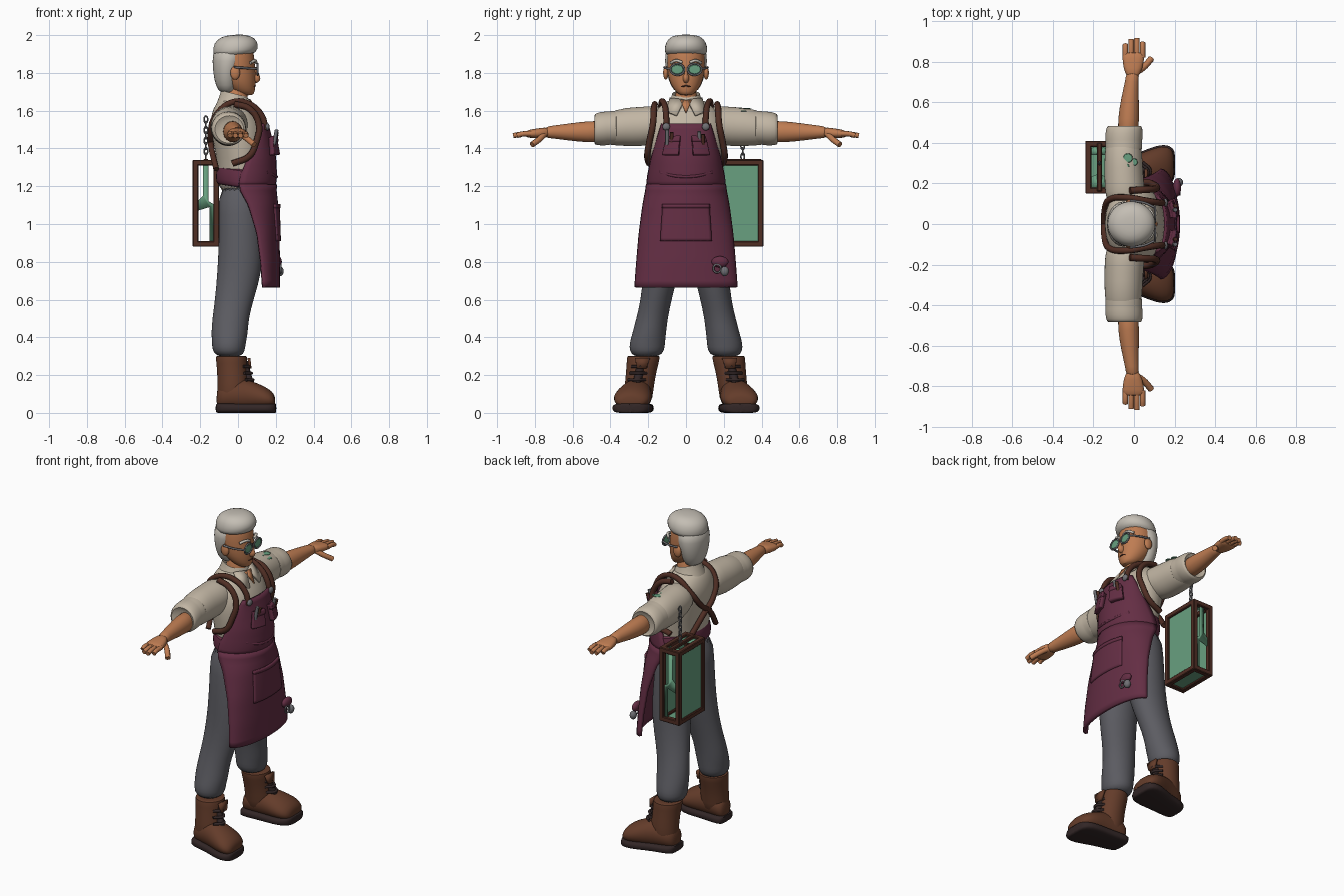
import bpy, bmesh, math
from mathutils import Vector


def mat(name, r, g, b):
    m = bpy.data.materials.new(name)
    m.diffuse_color = tuple(((c / 255 + .055) / 1.055) ** 2.4 for c in (r, g, b)) + (1,)
    return m


HAIR = mat("silver hair", 196, 190, 180)
SHIRT = mat("cream cloth", 194, 182, 164)
SKIN = mat("skin", 190, 124, 82)
MAROON = mat("maroon canvas", 100, 46, 68)
GREY = mat("grey cloth", 92, 92, 98)
BOOT = mat("boot leather", 100, 60, 42)
SOLE = mat("dark rubber", 50, 38, 38)
WOOD = mat("brown strap", 80, 46, 36)
GLASS = mat("green glass", 104, 160, 128)
STEEL = mat("steel", 112, 112, 116)


def finish(bm, name, m, sub=0, angle=60):
    bmesh.ops.recalc_face_normals(bm, faces=bm.faces)
    me = bpy.data.meshes.new(name)
    bm.to_mesh(me)
    bm.free()
    me.materials.append(m)
    o = bpy.data.objects.new(name, me)
    bpy.context.collection.objects.link(o)
    if sub:
        o.modifiers.new("smooth", 'SUBSURF').levels = sub
        o.modifiers["smooth"].render_levels = sub
    bpy.ops.object.select_all(action='DESELECT')
    o.select_set(True)
    bpy.context.view_layer.objects.active = o
    bpy.ops.object.shade_smooth_by_angle(angle=math.radians(angle))
    return o


def loft(name, secs, m, axis='z', e=1.0, n=20, shear=0.0, caps=True):
    """Elliptical sections (position, centre a, centre b, radius a, radius b)."""
    bm = bmesh.new()
    rings = []
    for p, ca, cb, ra, rb in secs:
        ring = []
        for i in range(n):
            t = 2 * math.pi * i / n
            c, s = math.cos(t), math.sin(t)
            a = ca + ra * math.copysign(abs(c) ** e, c)
            b = cb + rb * math.copysign(abs(s) ** e, s)
            co = {'z': (a, b, p + shear * a), 'y': (a, p, b), 'x': (p, a, b)}[axis]
            ring.append(bm.verts.new(co))
        rings.append(ring)
    for r, q in zip(rings, rings[1:]):
        for i in range(n):
            bm.faces.new((r[i], r[(i + 1) % n], q[(i + 1) % n], q[i]))
    if caps:
        bm.faces.new(rings[0])
        bm.faces.new(rings[-1])
    return finish(bm, name, m, 1)


def box(name, x, y, z, m, bevel=.004):
    bm = bmesh.new()
    bmesh.ops.create_cube(bm, size=1)
    for v in bm.verts:
        v.co = [(r[0] + r[1]) / 2 + c * (r[1] - r[0]) for r, c in zip((x, y, z), v.co)]
    if bevel:
        bmesh.ops.bevel(bm, geom=bm.edges[:], offset=bevel, segments=1, affect='EDGES')
    return finish(bm, name, m, 0, 30)


def ball(name, c, r, m):
    bm = bmesh.new()
    bmesh.ops.create_uvsphere(bm, u_segments=16, v_segments=10, radius=1)
    for v in bm.verts:
        v.co = [c[i] + v.co[i] * r[i] for i in range(3)]
    return finish(bm, name, m)


def tube(name, pts, r, m, cyclic=False):
    cu = bpy.data.curves.new(name, 'CURVE')
    cu.dimensions = '3D'
    cu.bevel_depth, cu.bevel_resolution, cu.use_fill_caps = r, 2, True
    sp = cu.splines.new('BEZIER')
    sp.bezier_points.add(len(pts) - 1)
    sp.use_cyclic_u, sp.resolution_u = cyclic, 5
    for b, p in zip(sp.bezier_points, pts):
        b.co = p
        b.handle_left_type = b.handle_right_type = 'AUTO'
    cu.materials.append(m)
    o = bpy.data.objects.new(name, cu)
    bpy.context.collection.objects.link(o)
    bpy.ops.object.select_all(action='DESELECT')
    o.select_set(True)
    bpy.context.view_layer.objects.active = o
    bpy.ops.object.convert(target='MESH')
    bpy.ops.object.shade_smooth()


def loop(name, c, ra, rb, plane, r, m):
    A, B = {'x': ((0, 1, 0), (0, 0, 1)), 'y': ((1, 0, 0), (0, 0, 1))}[plane]
    pts = [Vector(c) + Vector(A) * ra * math.cos(t * math.pi / 4)
           + Vector(B) * rb * math.sin(t * math.pi / 4) for t in range(8)]
    tube(name, pts, r, m, True)


def plate(name, pts, m, thick=.006):
    bm = bmesh.new()
    bm.faces.new([bm.verts.new(p) for p in pts])
    o = finish(bm, name, m)
    s = o.modifiers.new("thick", 'SOLIDIFY')
    s.thickness, s.offset = thick, 0


# Apron profile: height, half width, front x, side edge x
APRON = [(1.53, .125, .155, .12), (1.45, .15, .175, .09), (1.35, .18, .195, .05), (1.25, .20, .20, .01),
         (1.19, .205, .19, .0), (1.1, .222, .20, .05), (.95, .242, .205, .095), (.8, .255, .21, .115), (.665, .265, .21, .125)]


def apron_at(z, u, push=0):
    for a, b in zip(APRON, APRON[1:]):
        if a[0] >= z >= b[0]:
            t = (a[0] - z) / (a[0] - b[0])
            _, w, f, e = [p + (q - p) * t for p, q in zip(a, b)]
            ang = u * math.pi / 2
            return Vector((e + (f - e) * math.cos(ang) + push, w * math.sin(ang), z))


def cloth(name, z0, z1, u0, u1, push, thick, rows=12, cols=16):
    bm = bmesh.new()
    g = [[bm.verts.new(apron_at(z0 + (z1 - z0) * i / rows, u0 + (u1 - u0) * j / cols, push))
          for j in range(cols + 1)] for i in range(rows + 1)]
    for i in range(rows):
        for j in range(cols):
            bm.faces.new((g[i][j], g[i][j + 1], g[i + 1][j + 1], g[i + 1][j]))
    o = finish(bm, name, MAROON)
    s = o.modifiers.new("thick", 'SOLIDIFY')
    s.thickness, s.offset = thick, 0


# Head, hair and neck
loft("head", [(1.68, .05, 0, .03, .03), (1.70, .03, 0, .06, .056), (1.74, .01, 0, .084, .083), (1.79, -.008, 0, .103, .098),
              (1.85, -.015, 0, .105, .102), (1.92, -.015, 0, .10, .10), (1.97, -.02, 0, .07, .07)], SKIN)
loft("hair_top", [(1.885, -.025, 0, .105, .108), (1.92, -.012, 0, .122, .117), (1.965, -.012, 0, .118, .108),
                  (1.995, -.015, 0, .08, .08), (2.003, -.015, 0, .03, .03)], HAIR, shear=.06)
loft("hair_back", [(1.69, -.055, 0, .035, .05), (1.73, -.06, 0, .06, .082), (1.80, -.06, 0, .072, .106),
                   (1.86, -.052, 0, .085, .114), (1.94, -.045, 0, .088, .112)], HAIR)
loft("neck", [(1.56, -.02, 0, .07, .07), (1.64, -.01, 0, .062, .06), (1.74, -.005, 0, .06, .058)], SKIN)
ball("nose", (.092, 0, 1.772), (.026, .017, .026), SKIN)
tube("nose_bridge", [(.09, 0, 1.83), (.107, 0, 1.78)], .009, SKIN)
tube("mouth", [(.083, -.025, 1.728), (.092, 0, 1.731), (.083, .025, 1.728)], .004, WOOD)
for s in (1, -1):
    ball("ear", (-.015, s * .107, 1.80), (.026, .014, .036), SKIN)
    tube("eyebrow", [(.095, s * .02, 1.855), (.09, s * .05, 1.865), (.066, s * .08, 1.853)], .008, HAIR)
    loop("glasses_rim", (.104, s * .046, 1.818), .037, .03, 'x', .005, STEEL)
    loft("lens", [(.102, s * .046, 1.818, .036, .028), (.107, s * .046, 1.818, .036, .028)], GLASS, 'x')
    tube("glasses_arm", [(.10, s * .083, 1.822), (.05, s * .105, 1.825), (-.02, s * .115, 1.83)], .006, STEEL)

# Shirt body, collar and buttons
loft("shirt_body", [(1.15, .02, 0, .125, .18), (1.25, .02, 0, .125, .18), (1.35, .02, 0, .135, .195), (1.45, .01, 0, .147, .205),
                    (1.53, -.005, 0, .145, .205), (1.59, -.02, 0, .12, .18), (1.635, -.025, 0, .095, .125),
                    (1.665, -.02, 0, .07, .08)], SHIRT)
loft("collar", [(1.61, -.015, 0, .10, .105), (1.65, -.015, 0, .085, .085), (1.685, -.02, 0, .07, .074)], SHIRT, shear=-.25, caps=False)
for s in (1, -1):
    plate("collar_flap", [(.062, s * .008, 1.655), (.03, s * .085, 1.665), (.085, s * .105, 1.595),
                          (.115, s * .05, 1.575)], SHIRT, .014)
plate("neck_opening", [(.066, -.03, 1.655), (.066, .03, 1.655), (.112, 0, 1.585)], SKIN)

# Arms and hands
for s in (1, -1):
    def arm(name, secs, m, e=1.0):
        loft(name, [(s * y, *r) for y, *r in secs], m, 'y', e)
    arm("sleeve", [(.08, -.04, 1.54, .09, .07), (.16, -.045, 1.525, .10, .105), (.24, -.05, 1.515, .097, .105),
                   (.32, -.052, 1.515, .095, .103), (.40, -.052, 1.505, .088, .09), (.45, -.05, 1.503, .07, .07)], SHIRT)
    arm("cuff", [(.355, -.05, 1.51, .078, .08), (.365, -.05, 1.51, .094, .094), (.41, -.05, 1.508, .09, .088), (.42, -.05, 1.506, .094, .092),
                 (.475, -.048, 1.503, .092, .088), (.49, -.045, 1.50, .078, .074), (.47, -.045, 1.50, .06, .06)], SHIRT)
    arm("forearm", [(.42, -.03, 1.49, .052, .06), (.52, -.027, 1.488, .053, .057), (.62, -.02, 1.487, .044, .046),
                    (.71, -.01, 1.487, .032, .033), (.75, -.006, 1.485, .034, .03)], SKIN)
    arm("palm", [(.72, -.006, 1.486, .03, .028), (.77, -.005, 1.482, .048, .027), (.82, -.003, 1.478, .055, .023),
                 (.85, -.002, 1.476, .053, .018)], SKIN, .8)
    for k, tip in enumerate((.895, .92, .925, .905)):
        x = -.042 + k * .028
        tube("finger", [(x, s * .82, 1.478), (x, s * .87, 1.476), (x, s * (tip - .01), 1.468)], .0135, SKIN)
    tube("thumb", [(.015, s * .75, 1.475), (.05, s * .775, 1.45), (.085, s * .815, 1.42)], .016, SKIN)

# Trousers and boots
for s in (1, -1):
    def part(name, secs, m, **k):
        loft(name, [(z, x, s * y, a, b) for z, x, y, a, b in secs], m, **k)

    def foot(name, secs, m, **k):
        loft(name, [(x, s * y, z, a, b) for x, y, z, a, b in secs], m, 'x', **k)
    part("trouser_leg", [(.295, -.045, .21, .065, .07), (.33, -.05, .207, .088, .094), (.37, -.048, .205, .09, .095),
                         (.42, -.045, .195, .098, .09), (.5, -.04, .18, .097, .084), (.6, -.02, .158, .103, .082),
                         (.75, .01, .13, .12, .095), (.9, .015, .115, .118, .106), (1.05, .01, .105, .113, .103),
                         (1.22, .01, .09, .115, .10)], GREY)
    part("boot_shaft", [(.04, -.03, .25, .08, .07), (.12, -.025, .25, .085, .078), (.2, -.03, .24, .08, .08),
                        (.27, -.033, .228, .083, .086), (.305, -.035, .225, .086, .09), (.30, -.035, .225, .065, .07)], BOOT)
    foot("boot_foot", [(-.115, .24, .07, .04, .05), (-.09, .245, .09, .07, .07), (0, .258, .10, .078, .09), (.07, .272, .09, .092, .08),
                       (.14, .285, .078, .104, .065), (.185, .29, .066, .085, .045), (.197, .292, .06, .05, .025)], BOOT)
    foot("boot_sole", [(-.12, .24, .025, .055, .025), (-.10, .245, .025, .08, .027), (0, .258, .025, .084, .027),
                       (.08, .275, .025, .102, .027), (.15, .287, .025, .11, .027), (.195, .292, .025, .085, .027),
                       (.203, .293, .025, .05, .024)], SOLE, e=.6)
    tube("boot_tongue", [(.035, s * .237, .27), (.048, s * .25, .2), (.066, s * .262, .155)], .022, SOLE)
    for k in range(3):
        x, y, z = .056 + .008 * k, s * (.242 + .009 * k), .245 - .035 * k
        tube("boot_lace", [(x - .03, y - .045, z), (x + .008, y, z), (x - .03, y + .045, z)], .008, SOLE)
    plate("boot_flap", [(.058, s * .19, .29), (.058, s * .27, .29), (.064, s * .26, .235), (.064, s * .21, .235)], BOOT, .015)

# Apron, waistband and pockets
cloth("apron_bib", 1.53, 1.2, -1, 1, 0, .014)
cloth("apron_skirt", 1.21, .665, -1, 1, .004, .018, 16, 20)
loft("waistband", [(1.19, .03, 0, .135, .195), (1.20, .03, 0, .147, .204), (1.245, .03, 0, .15, .205),
                   (1.29, .035, 0, .146, .202), (1.295, .035, 0, .13, .19)], MAROON, shear=-.15)
cloth("lower_pocket", 1.10, .91, -.37, .37, .014, .014)
cloth("pocket_hem", 1.105, 1.085, -.38, .38, .018, .014, 2)
for s in (1, -1):
    cloth("bib_pocket", 1.46, 1.365, s * .14, s * .47, .02, .03)
    cloth("bib_pocket_flap", 1.465, 1.435, s * .13, s * .48, .03, .02, 3)
    tube("fold", [apron_at(1.275, s * .5, .002), apron_at(1.255, s * .2, .004), apron_at(1.25, 0, .004)], .008, MAROON)
for y, h, m in ((-.10, 1.50, STEEL), (-.075, 1.485, WOOD), (.07, 1.49, STEEL), (.09, 1.475, WOOD)):
    tube("pocket_tool", [(.19, y, 1.42), (.205, y, h)], .01, m)

# Trinkets hanging near the hem
ball("hem_pouch", (.212, .18, .80), (.02, .045, .03), MAROON)
ball("hem_bell", (.222, .205, .75), (.02, .022, .026), STEEL)
loop("hem_ring", (.225, .165, .765), .02, .022, 'x', .005, STEEL)

# Leather harness
for s in (1, -1):
    tube("apron_strap", [(.145, s * .105, 1.50), (.128, s * .105, 1.57), (.06, s * .115, 1.635), (-.03, s * .13, 1.645),
                         (-.12, s * .12, 1.57), (-.145, s * .06, 1.48), (-.142, -s * .03, 1.41), (-.115, -s * .13, 1.29)], .016, WOOD)
    tube("side_strap", [(-.02, s * .165, 1.635), (.06, s * .17, 1.61), (.11, s * .175, 1.53), (.095, s * .195, 1.43),
                        (.06, s * .205, 1.36), (-.03, s * .195, 1.32)], .017, WOOD)
    ball("strap_buckle", (.155, s * .105, 1.515), (.012, .02, .02), STEEL)

# Green paint patch on one sleeve
for x, y, a in ((-.03, .325, .028), (.0, .305, .022), (-.035, .285, .014)):
    z = 1.505 + .108 * math.sqrt(1 - ((x + .05) / .097) ** 2)
    loft("sleeve_patch", [(z - .002, x, y, a, a), (z + .003, x, y, a, a)], GLASS, n=8, shear=0)

# Hanging lantern: frame, panes, broken sides and chain
X, Y, Z, T = (-.24, -.10), (.15, .41), (.88, 1.34), .03
ends = lambda r: ((r[0], r[0] + T), (r[1] - T, r[1]))
for a in ends(X):
    for b in ends(Y):
        box("lantern_post", a, b, Z, WOOD)
    for c in ends(Z):
        box("lantern_long_rail", a, Y, c, WOOD)
for b in ends(Y):
    for c in ends(Z):
        box("lantern_short_rail", X, b, c, WOOD)
for x in (-.226, -.114):
    box("lantern_pane", (x - .003, x + .003), (.17, .39), (.90, 1.32), GLASS, 0)
box("lantern_floor", (-.22, -.12), (.17, .39), (.892, .898), GLASS, 0)
SHARD = [(-.15, .90), (-.12, .90), (-.12, 1.10), (-.155, 1.12), (-.155, 1.32), (-.185, 1.32),
         (-.185, 1.15), (-.215, 1.12), (-.215, 1.07), (-.15, 1.09)]
for y in (.165, .395):
    plate("broken_pane", [(x, y, z) for x, z in SHARD], GLASS)
for y0, y1 in ((.17, .25), (.34, .39)):
    plate("broken_top", [(-.22, y0, 1.325), (-.12, y0, 1.325), (-.12, y1 - .03, 1.325), (-.17, y1, 1.325), (-.22, y1 - .02, 1.325)], GLASS)
box("lantern_crossbar", (-.182, -.158), (.16, .40), (1.325, 1.345), WOOD)
for k in range(8):
    loop("chain_link", (-.17, .30, 1.357 + k * .028), .009, .019, 'xy'[k % 2], .004, STEEL)
